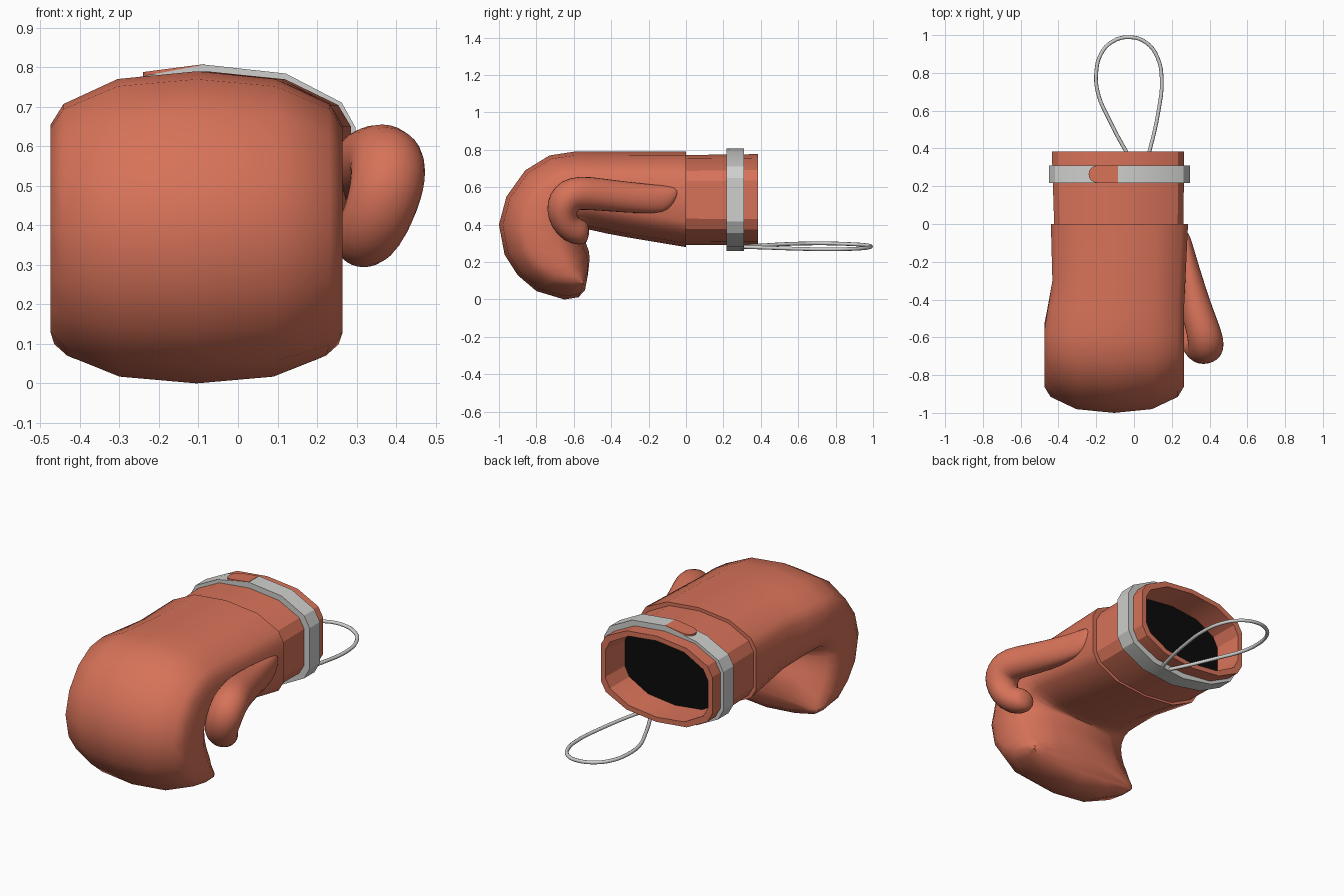
import bpy, bmesh, math
from mathutils import Vector

cube = bpy.data.objects.get("Cube")
if cube:
    bpy.data.objects.remove(cube, do_unlink=True)


def material(name, rgb, rough=0.6):
    m = bpy.data.materials.new(name)
    m.use_nodes = True
    m.diffuse_color = (*rgb, 1)
    node = m.node_tree.nodes["Principled BSDF"]
    node.inputs["Base Color"].default_value = (*rgb, 1)
    node.inputs["Roughness"].default_value = rough
    return m


leather = material("terracotta leather", (0.68, 0.17, 0.10))
grey = material("light grey", (0.62, 0.62, 0.61))
black = material("black lining", (0.003, 0.003, 0.003))


def finish(name, bm, mats, angle=35, subdiv=0):
    bmesh.ops.recalc_face_normals(bm, faces=bm.faces)
    mesh = bpy.data.meshes.new(name)
    bm.to_mesh(mesh)
    bm.free()
    for m in mats:
        mesh.materials.append(m)
    ob = bpy.data.objects.new(name, mesh)
    bpy.context.collection.objects.link(ob)
    if subdiv:
        ob.modifiers.new("Smooth", "SUBSURF").levels = subdiv
        ob.modifiers["Smooth"].render_levels = subdiv
    bpy.ops.object.select_all(action='DESELECT')
    ob.select_set(True)
    bpy.context.view_layer.objects.active = ob
    if subdiv:
        bpy.ops.object.shade_smooth()
    else:
        bpy.ops.object.shade_smooth_by_angle(angle=math.radians(angle))
    return ob


def loft(rings, cap_start=True, cap_end=True, closed=False):
    """Skin a row of point rings; returns the bmesh and the end cap."""
    bm = bmesh.new()
    rows = [[bm.verts.new(p) for p in ring] for ring in rings]
    n = len(rows[0])
    pairs = list(zip(rows, rows[1:])) + ([(rows[-1], rows[0])] if closed else [])
    for a, b in pairs:
        for i in range(n):
            j = (i + 1) % n
            bm.faces.new((a[i], a[j], b[j], b[i]))
    if cap_start:
        bm.faces.new(rows[0])
    end = bm.faces.new(rows[-1]) if cap_end else None
    return bm, end


# Half outline of the padded section: (sideways fraction, drop from the crown)
CORNER = [(0, 0), (0.54, 0.02), (0.91, 0.085), (1, 0.14)]


def padded(outer, inner, cx, hw, grow=None):
    """Faceted section between an outer and an inner (y, z) point."""
    o, i = Vector((0, *outer)), Vector((0, *inner))
    depth = (o - i).length
    axis = (o - i) / depth
    half = [(u, min(d, depth * (0.1, 0.15, 0.32, 0.45)[k])) for k, (u, d) in enumerate(CORNER)]
    right = [(u, o - axis * d) for u, d in half] + [(u, i + axis * d) for u, d in half[::-1]]
    left = [(-u, p) for u, p in right[-2:0:-1]]
    pts = []
    for u, p in right + left:
        q = Vector((cx + u * hw, p.y, p.z))
        if grow:
            off = grow(u)
            q += Vector((u * off, 0, 0)) + axis * off * (2 * (p - i).dot(axis) / depth - 1)
        pts.append(q)
    return pts


def oval(outer, inner, cx, hw, n=14):
    o, i = Vector((0, *outer)), Vector((0, *inner))
    mid, arm = (o + i) / 2, (o - i) / 2
    return [mid + arm * math.cos(a) + Vector((cx + hw * math.sin(a), 0, 0))
            for a in (2 * math.pi * k / n for k in range(n))]


# Mitt: from the wrist, over the knuckles and curled back to the palm
mitt = [
    ((0, 0.79), (0, 0.28), -0.077, 0.363),
    ((-0.3, 0.79), (-0.3, 0.33), -0.08, 0.352),
    ((-0.45, 0.79), (-0.42, 0.352), -0.095, 0.36),
    ((-0.6, 0.79), (-0.5, 0.37), -0.105, 0.37),
    ((-0.73, 0.77), (-0.53, 0.375), -0.105, 0.37),
    ((-0.86, 0.69), (-0.545, 0.375), -0.105, 0.37),
    ((-0.96, 0.55), (-0.55, 0.37), -0.105, 0.37),
    ((-1.0, 0.4), (-0.55, 0.36), -0.105, 0.37),
    ((-0.97, 0.24), (-0.545, 0.335), -0.105, 0.37),
    ((-0.9, 0.13), (-0.535, 0.3), -0.105, 0.37),
    ((-0.8, 0.045), (-0.52, 0.26), -0.105, 0.37),
    ((-0.65, 0.0), (-0.515, 0.22), -0.105, 0.36),
    ((-0.575, 0.012), (-0.52, 0.17), -0.105, 0.34),
    ((-0.54, 0.05), (-0.525, 0.13), -0.105, 0.29),
]
bm, _ = loft([padded(*s) for s in mitt])
finish("mitt", bm, [leather], 40)

# Thumb: slim at the wrist, hooked down at the tip
thumb = [
    ((-0.04, 0.58), (-0.05, 0.54), 0.272, 0.012),
    ((-0.05, 0.605), (-0.09, 0.475), 0.275, 0.025),
    ((-0.15, 0.613), (-0.16, 0.457), 0.28, 0.045),
    ((-0.3, 0.63), (-0.3, 0.46), 0.30, 0.07),
    ((-0.45, 0.65), (-0.45, 0.472), 0.33, 0.09),
    ((-0.57, 0.665), (-0.56, 0.478), 0.37, 0.097),
    ((-0.67, 0.64), (-0.573, 0.475), 0.38, 0.097),
    ((-0.735, 0.565), (-0.58, 0.465), 0.38, 0.097),
    ((-0.75, 0.48), (-0.58, 0.455), 0.37, 0.097),
    ((-0.725, 0.385), (-0.575, 0.44), 0.35, 0.097),
    ((-0.655, 0.308), (-0.56, 0.43), 0.33, 0.09),
    ((-0.57, 0.285), (-0.535, 0.42), 0.318, 0.075),
    ((-0.52, 0.305), (-0.515, 0.39), 0.31, 0.045),
]
bm, _ = loft([oval(*s) for s in thumb])
finish("thumb", bm, [leather], subdiv=1)

# Cuff: outer wall, rim, inner wall and dark lining at the bottom
cuff = [
    ((-0.02, 0.772), (-0.02, 0.292), -0.08, 0.342),
    ((0.385, 0.777), (0.385, 0.29), -0.085, 0.35),
    ((0.385, 0.75), (0.385, 0.317), -0.085, 0.322),
    ((0.22, 0.745), (0.22, 0.322), -0.085, 0.315),
]
bm, end = loft([padded(*s) for s in cuff])
end.material_index = 1
finish("cuff", bm, [leather, black], 25)


# Strap: a ring round the cuff, thicker where it overlaps itself
def strap_ring(y, thick):
    return padded((y, 0.775), (y, 0.29), -0.085, 0.35,
                  (lambda u: 0.016 if u < -0.1 else 0.032) if thick else (lambda u: -0.005))


bm, _ = loft([strap_ring(0.217, False), strap_ring(0.217, True),
              strap_ring(0.31, True), strap_ring(0.31, False)], False, False, closed=True)
finish("wrist_strap", bm, [grey], 25)

# Strap tab: rounded tongue lying on the strap
R = 0.0455
outline = [(-0.085, 0.2635 - R)]
for k in range(9):
    a = math.radians(-90 - 180 * k / 8)
    outline.append((-0.195 + R * math.cos(a), 0.2635 + R * math.sin(a)))
outline.append((-0.085, 0.2635 + R))
bm, _ = loft([[Vector((x, y, h + 0.13 * (x + 0.08))) for x, y in outline]
              for h in (0.775, 0.809)])
finish("strap_tab", bm, [leather], 30)

# Hanging loop: a thin wire fixed under the strap
path = [(0.01, 0.3, 0.283), (-0.045, 0.39, 0.288), (-0.13, 0.55, 0.297), (-0.19, 0.69, 0.3),
        (-0.2, 0.8, 0.299), (-0.175, 0.9, 0.295), (-0.115, 0.965, 0.29), (-0.025, 0.989, 0.283),
        (0.065, 0.96, 0.275), (0.125, 0.88, 0.27), (0.147, 0.76, 0.268), (0.13, 0.6, 0.271),
        (0.083, 0.39, 0.278), (0.055, 0.3, 0.281)]
curve = bpy.data.curves.new("hanging_loop", 'CURVE')
curve.dimensions = '3D'
curve.bevel_depth = 0.01
curve.bevel_resolution = 2
curve.resolution_u = 4
curve.use_fill_caps = True
spline = curve.splines.new('BEZIER')
spline.bezier_points.add(len(path) - 1)
for bp, co in zip(spline.bezier_points, path):
    bp.co = co
    bp.handle_left_type = bp.handle_right_type = 'AUTO'
curve.materials.append(grey)
loop = bpy.data.objects.new("hanging_loop", curve)
bpy.context.collection.objects.link(loop)
